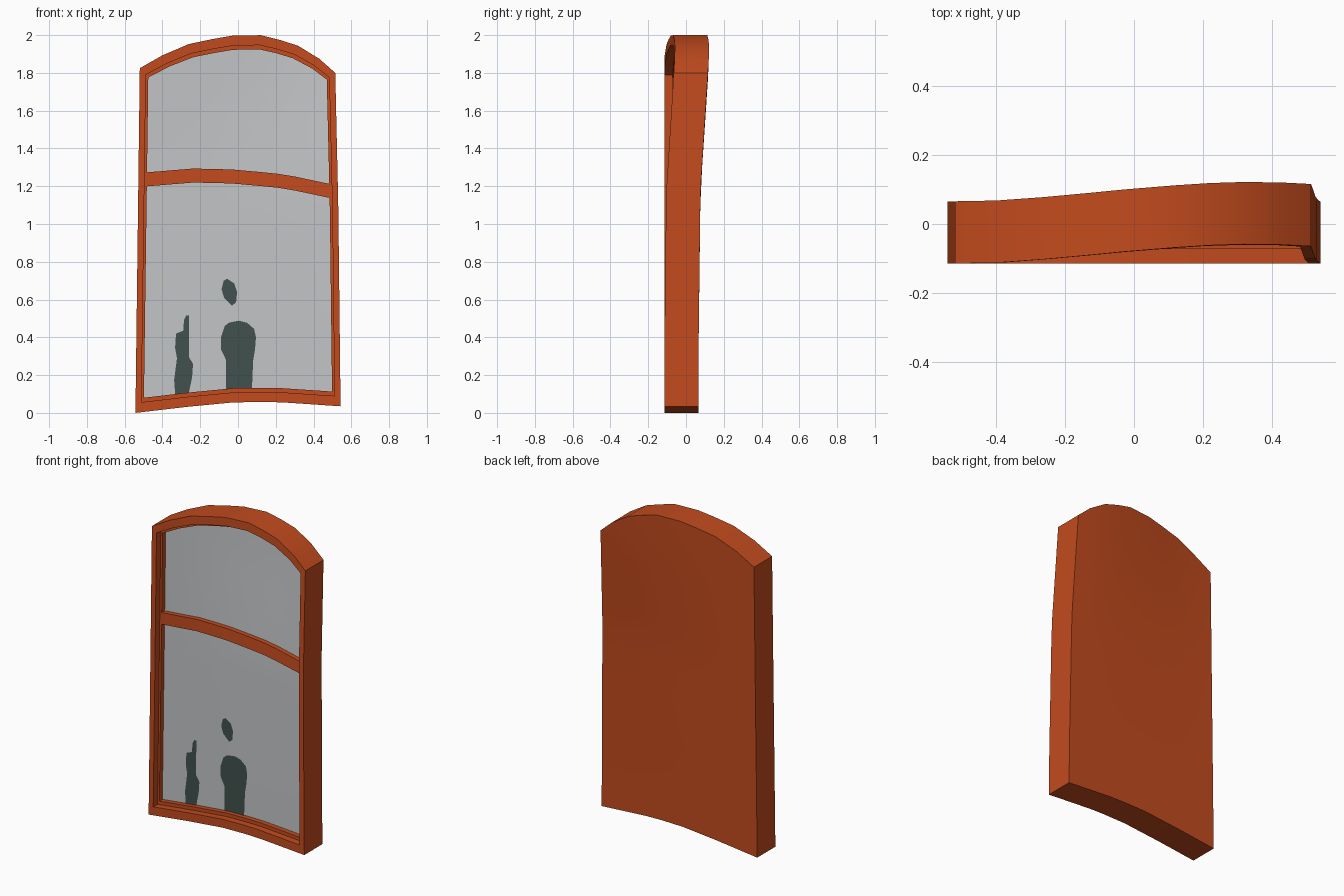
import bpy, bmesh, math

if "Cube" in bpy.data.objects:
    bpy.data.objects.remove(bpy.data.objects["Cube"])


def material(name, rgb):
    m = bpy.data.materials.new(name)
    m.diffuse_color = (*rgb, 1)
    m.use_nodes = True
    m.node_tree.nodes["Principled BSDF"].inputs["Base Color"].default_value = m.diffuse_color
    return m


ORANGE = material("orange_wood", (0.54, 0.070, 0.0125))
GLASS = material("grey_glass", (0.54, 0.555, 0.57))
DARK = material("dark_green_silhouette", (0.052, 0.083, 0.075))


def interp(pts, t):
    if t <= pts[0][0]:
        return pts[0][1]
    for (a, p), (b, q) in zip(pts, pts[1:]):
        if t <= b:
            return p + (q - p) * (t - a) / (b - a)
    return pts[-1][1]


# Outline curves of the crooked window, in front view
TOP = [(-0.52, 1.825), (-0.4, 1.893), (-0.26, 1.953), (-0.13, 1.98), (-0.03, 1.997), (0.12, 2.0),
       (0.22, 1.975), (0.32, 1.943), (0.43, 1.875), (0.515, 1.80)]
BOTTOM = [(-0.543, 0.0), (-0.27, 0.032), (0, 0.058), (0.2, 0.058), (0.543, 0.035)]
LEFT = [(0, -0.543), (0.65, -0.528), (1, -0.52)]
RIGHT = [(0, 0.543), (0.6, 0.531), (1, 0.515)]
TRANSOM = [(-0.5, 1.235), (-0.22, 1.258), (0, 1.25), (0.25, 1.225), (0.5, 1.172)]
# Backward twist of the upper right
TWIST_X = [(-0.45, 0), (-0.35, 0.08), (-0.2, 0.3), (0, 0.62), (0.2, 0.88), (0.37, 1), (0.52, 0.93)]
TWIST_Z = [(0.3, 0), (1.17, 0.011), (1.8, 0.054), (2, 0.06)]


def warp(x, y, z):
    return (x, y + interp(TWIST_X, x) * interp(TWIST_Z, z), z)


def place(u, v, y, ix=0, iz=0):
    """Point at fraction u across and v up, inside the inset outline."""
    l, r = interp(LEFT, v) + ix, interp(RIGHT, v) - ix
    x = l + (r - l) * u
    b, t = interp(BOTTOM, x) + iz, interp(TOP, x) - iz
    return warp(x, y, b + (t - b) * v)


US = [0, 0.116, 0.25, 0.377, 0.475, 0.62, 0.715, 0.81, 0.918, 1]
VS = [i / 12 for i in range(13)]
LOOP = ([(u, 0) for u in US] + [(1, v) for v in VS[1:]]
        + [(u, 1) for u in US[-2::-1]] + [(0, v) for v in VS[-2:0:-1]])


def finish(bm, name, mat, smooth=True):
    bmesh.ops.remove_doubles(bm, verts=bm.verts, dist=1e-5)
    me = bpy.data.meshes.new(name)
    bm.to_mesh(me)
    bm.free()
    me.materials.append(mat)
    ob = bpy.data.objects.new(name, me)
    bpy.context.collection.objects.link(ob)
    if smooth:
        bpy.context.view_layer.objects.active = ob
        ob.select_set(True)
        bpy.ops.object.shade_smooth_by_angle(angle=math.radians(25))
        ob.select_set(False)
    return ob


def grid(bm, rows, flip=False):
    vs = [[bm.verts.new(p) for p in row] for row in rows]
    for a, b in zip(vs, vs[1:]):
        for i in range(len(a) - 1):
            q = (a[i], a[i + 1], b[i + 1], b[i])
            bm.faces.new(q[::-1] if flip else q)


FRONT, STEP, PANE, BACK = -0.115, -0.072, -0.042, 0.066

# Frame: outer walls, stepped front rim and closed back
bm = bmesh.new()
rings = [(BACK, 0, 0), (FRONT, 0, 0), (FRONT, 0.032, 0.053), (STEP, 0.032, 0.053),
         (STEP, 0.045, 0.075), (PANE, 0.045, 0.075)]
rows = []
for ring in rings:
    row = [place(u, v, *ring) for u, v in LOOP]
    rows.append(row + row[:1])
grid(bm, rows, flip=True)
grid(bm, [[place(u, v, BACK) for u in US] for v in VS], flip=True)
finish(bm, "window_frame", ORANGE)

# Glass pane set back in the frame
bm = bmesh.new()
grid(bm, [[place(u, v, PANE, 0.045, 0.075) for u in US] for v in VS])
finish(bm, "glass_pane", GLASS)

# Curved transom bar across the glass
bm = bmesh.new()
rows = []
for dz, y in ((-0.037, PANE), (-0.037, STEP), (0.037, STEP), (0.037, PANE)):
    rows.append([])
    for u in US:
        x = -0.483 + 0.968 * u
        rows[-1].append(warp(x, y, interp(TRANSOM, x) + dz))
grid(bm, rows)
finish(bm, "transom_bar", ORANGE)

# Silhouettes seen behind the glass, as thin plates
SHAPES = {
    "figure_body": [(-0.063, 0.122), (-0.063, 0.28), (-0.09, 0.335), (-0.09, 0.40), (-0.07, 0.46),
                    (-0.048, 0.478), (0.005, 0.488), (0.048, 0.477), (0.085, 0.445), (0.095, 0.40),
                    (0.09, 0.335), (0.08, 0.275), (0.074, 0.127)],
    "figure_head": [(-0.058, 0.71), (-0.02, 0.685), (-0.005, 0.64), (-0.01, 0.585), (-0.032, 0.568),
                    (-0.074, 0.61), (-0.087, 0.655), (-0.076, 0.70)],
    "side_silhouette": [(-0.333, 0.10), (-0.338, 0.175), (-0.323, 0.29), (-0.333, 0.345),
                        (-0.328, 0.42), (-0.29, 0.435), (-0.286, 0.49), (-0.275, 0.515),
                        (-0.26, 0.515), (-0.26, 0.295), (-0.238, 0.26), (-0.243, 0.19), (-0.26, 0.105)],
}
for name, pts in SHAPES.items():
    bm = bmesh.new()
    f = bm.faces.new([bm.verts.new(warp(x, PANE - 0.003, z)) for x, z in pts])
    f.normal_update()
    if f.normal.y > 0:
        f.normal_flip()
    bmesh.ops.triangulate(bm, faces=bm.faces[:])
    finish(bm, name, DARK, smooth=False)
